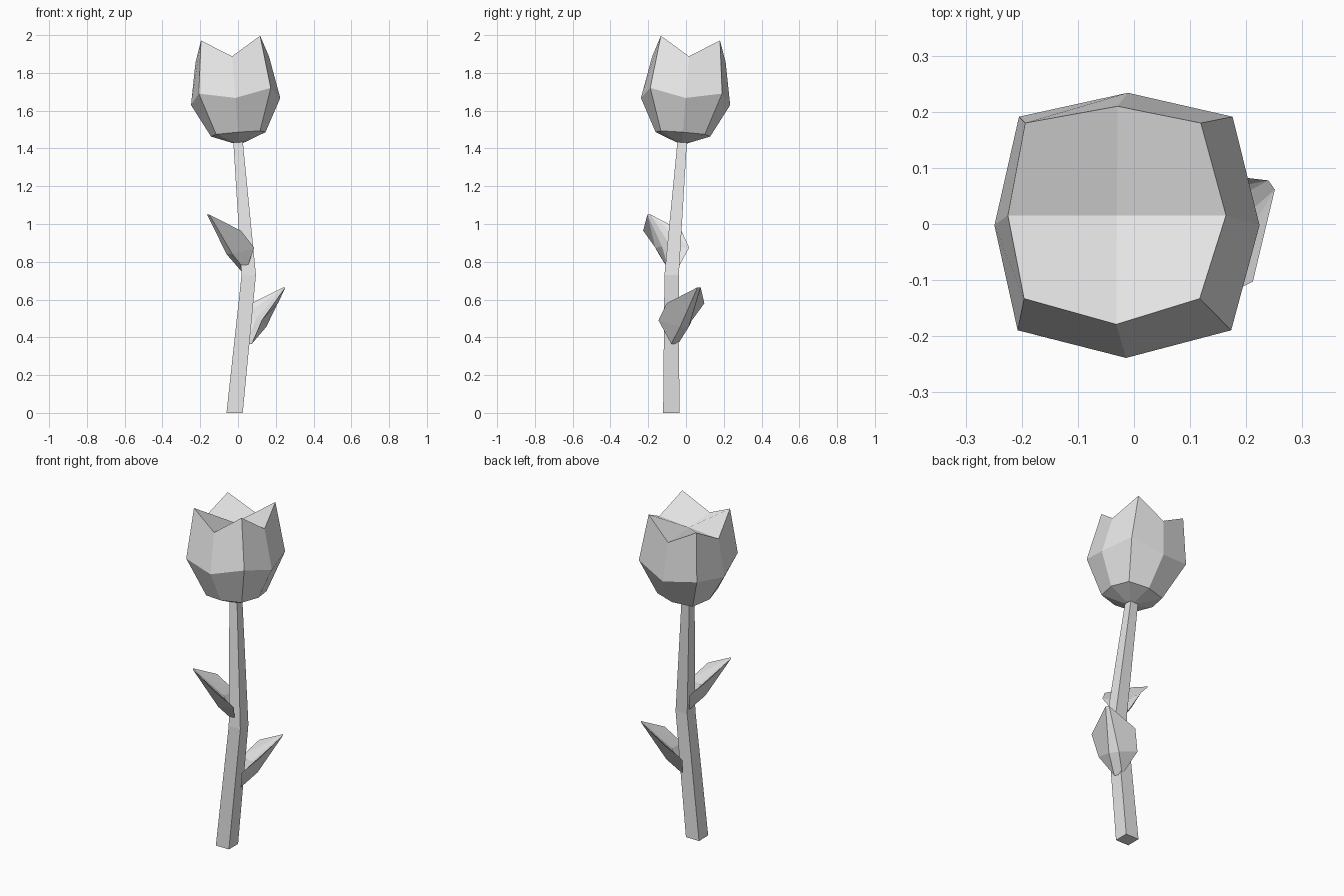
import bpy, bmesh
from math import cos, sin, pi
from mathutils import Euler, Matrix, Vector

if "Cube" in bpy.data.objects:
    bpy.data.objects.remove(bpy.data.objects["Cube"])

GREY = (0.8, 0.8, 0.8, 1.0)
grey = bpy.data.materials.new("plain grey")
grey.use_nodes = True
grey.diffuse_color = GREY
grey.node_tree.nodes["Principled BSDF"].inputs["Base Color"].default_value = GREY


def finish(bm, name, matrix=None):
    """Turn a bmesh into a flat-shaded grey object."""
    bmesh.ops.recalc_face_normals(bm, faces=bm.faces)
    if matrix:
        bm.transform(matrix)
    mesh = bpy.data.meshes.new(name)
    bm.to_mesh(mesh)
    bm.free()
    mesh.materials.append(grey)
    obj = bpy.data.objects.new(name, mesh)
    bpy.context.collection.objects.link(obj)
    return obj


def bridge(bm, lower, upper):
    """Join two closed rings with quads."""
    n = len(lower)
    for i in range(n):
        j = (i + 1) % n
        bm.faces.new((lower[i], lower[j], upper[j], upper[i]))


# Bent square stem: centre x, y, z and half width of each ring
bm = bmesh.new()
rings = []
for x, y, z, w in ((-0.018, -0.078, 0, 0.043), (0.057, -0.076, 0.73, 0.038),
                   (0, -0.02, 1.44, 0.025)):
    rings.append([bm.verts.new((x + sx * w, y + sy * w, z))
                  for sx, sy in ((-1, -1), (1, -1), (1, 1), (-1, 1))])
for a, b in zip(rings, rings[1:]):
    bridge(bm, a, b)
bm.faces.new(rings[0])
bm.faces.new(rings[-1])
finish(bm, "stem")

# Eight-sided bloom: radius and height at the petal middles, then at the seams
bm = bmesh.new()
rings = []
for tip_r, tip_z, seam_r, seam_z in ((0.033, 0, 0.03, 0), (0.165, 0.045, 0.145, 0.045),
                                     (0.27, 0.262, 0.237, 0.22),
                                     (0.222, 0.545, 0.195, 0.445)):
    ring = []
    for i in range(8):
        r, z = (seam_r, seam_z) if i % 2 == 0 else (tip_r, tip_z)
        ring.append(bm.verts.new((r * cos(i * pi / 4), r * sin(i * pi / 4), z)))
    rings.append(ring)
for a, b in zip(rings, rings[1:]):
    bridge(bm, a, b)
bm.faces.new(rings[0])
# Top of the bloom: one folded quad from each petal tip to the centre
rim = rings[-1]
centre = bm.verts.new((0, 0, 0.445))
for i in range(1, 8, 2):
    bm.faces.new((rim[i], rim[(i + 1) % 8], centre, rim[i - 1]))
tilt = Euler((-0.08, -0.08, 0)).to_matrix().to_4x4()
finish(bm, "bloom", Matrix.Translation((0.005, -0.02, 1.43)) @ tilt)


def leaf(name, base, angle):
    """Cupped, keeled leaf growing along local +x."""
    bm = bmesh.new()
    halves = []
    for s in (-1, 1):
        halves.append({key: bm.verts.new((x, s * y, z)) for key, x, y, z in (
            ("base", 0, 0.022, 0), ("keel", 0.09, 0.028, 0.09),
            ("inner", 0.06, 0.028, 0.13), ("low", 0.005, 0.108, 0.125),
            ("high", 0.1, 0.122, 0.215), ("tip", 0.226, 0.01, 0.3))})
    for h in halves:
        for mid in ("keel", "inner"):
            bm.faces.new((h["base"], h["low"], h[mid]))
            bm.faces.new((h["low"], h["high"], h["tip"], h[mid]))
    a, b = halves
    for mid in ("keel", "inner"):
        bm.faces.new((a["base"], a[mid], b[mid], b["base"]))
        bm.faces.new((a[mid], a["tip"], b["tip"], b[mid]))
    finish(bm, name, Matrix.Translation(base) @ Matrix.Rotation(angle, 4, "Z"))


leaf("lower_leaf", Vector((0.06, -0.06, 0.365)), 0.61)
leaf("upper_leaf", Vector((0.03, -0.07, 0.75)), 0.59 + pi)
